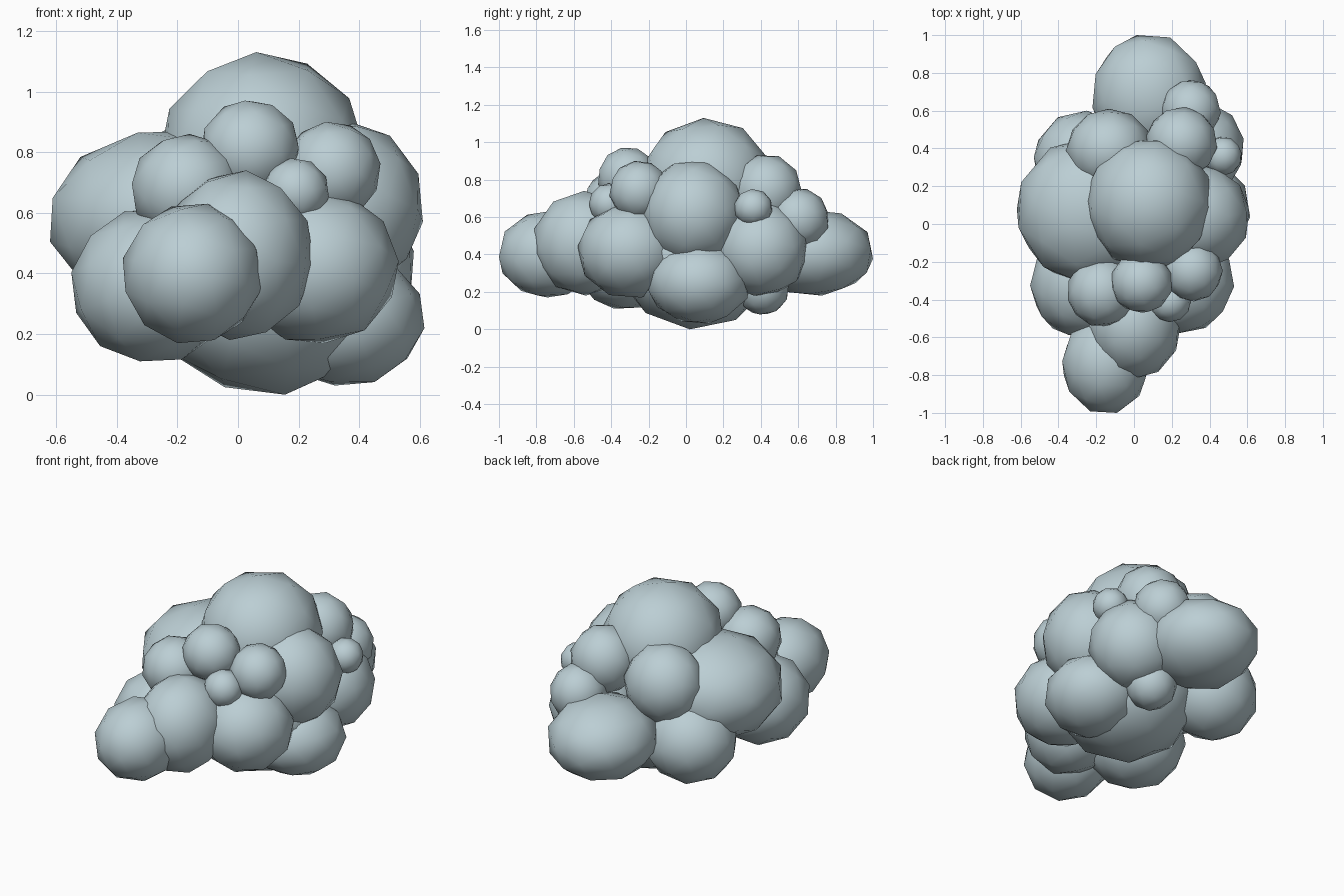
import bpy
import math
import random
from mathutils import Euler, Matrix, Vector

random.seed(4)

cube = bpy.data.objects.get("Cube")
if cube:
    bpy.data.objects.remove(cube, do_unlink=True)

# One pale blue grey for the whole cloud
mat = bpy.data.materials.new("pale_blue_grey")
mat.use_nodes = True
colour = (0.5, 0.62, 0.66, 1)
mat.diffuse_color = colour
mat.node_tree.nodes["Principled BSDF"].inputs["Base Color"].default_value = colour


def puff(name, centre, low, high):
    """Low-poly ball, turned at random, fitted to its half sizes."""
    bpy.ops.mesh.primitive_ico_sphere_add(subdivisions=2, radius=1)
    ob = bpy.context.object
    ob.name = ob.data.name = name
    turn = Euler([random.uniform(0, math.tau) for _ in range(3)]).to_matrix()
    ob.data.transform(turn.to_4x4())
    size = Vector(
        max(abs(v.co[i]) for v in ob.data.vertices) for i in range(3))
    half = Vector((low, high[0], high[1]))
    ob.data.transform(Matrix.Diagonal(
        [half[i] / size[i] for i in range(3)]).to_4x4())
    ob.location = centre
    ob.data.materials.append(mat)
    bpy.ops.object.shade_smooth()


def ball(name, centre, r):
    puff(name, centre, r, (r, r))


# Main body
ball("top_puff", (0.08, 0.11, 0.79), 0.34)
puff("core_puff", (0.1, 0.05, 0.36), 0.40, (0.40, 0.36))
puff("right_side_puff", (-0.23, 0.07, 0.58), 0.39, (0.39, 0.29))
puff("left_side_puff", (0.33, 0.04, 0.62), 0.28, (0.28, 0.28))
puff("left_low_puff", (0.35, 0.07, 0.25), 0.265, (0.27, 0.22))

# Front puffs, reaching forward
puff("front_tip_puff", (-0.15, -0.74, 0.40), 0.23, (0.26, 0.23))
puff("front_puff", (0.0, -0.54, 0.46), 0.25, (0.27, 0.28))
puff("front_left_puff", (0.26, -0.30, 0.42), 0.27, (0.28, 0.25))
puff("front_right_puff", (-0.28, -0.32, 0.36), 0.27, (0.27, 0.25))
ball("front_upper_puff", (0.04, -0.31, 0.81), 0.16)
ball("front_right_upper_puff", (-0.17, -0.36, 0.68), 0.18)
ball("front_small_puff", (0.19, -0.41, 0.67), 0.11)
ball("front_left_upper_puff", (0.31, -0.25, 0.74), 0.16)

# Rear puffs
puff("rear_tip_puff", (0.08, 0.68, 0.41), 0.30, (0.32, 0.23))
ball("rear_left_puff", (0.33, 0.40, 0.43), 0.25)
ball("rear_left_small_puff", (0.47, 0.36, 0.65), 0.10)
ball("rear_left_upper_puff", (0.25, 0.43, 0.74), 0.19)
ball("rear_left_mid_puff", (0.30, 0.60, 0.59), 0.16)
puff("rear_right_upper_puff", (-0.13, 0.39, 0.68), 0.23, (0.22, 0.23))
puff("rear_right_puff", (-0.27, 0.34, 0.36), 0.26, (0.26, 0.24))
ball("rear_bottom_puff", (0.22, 0.41, 0.22), 0.14)
